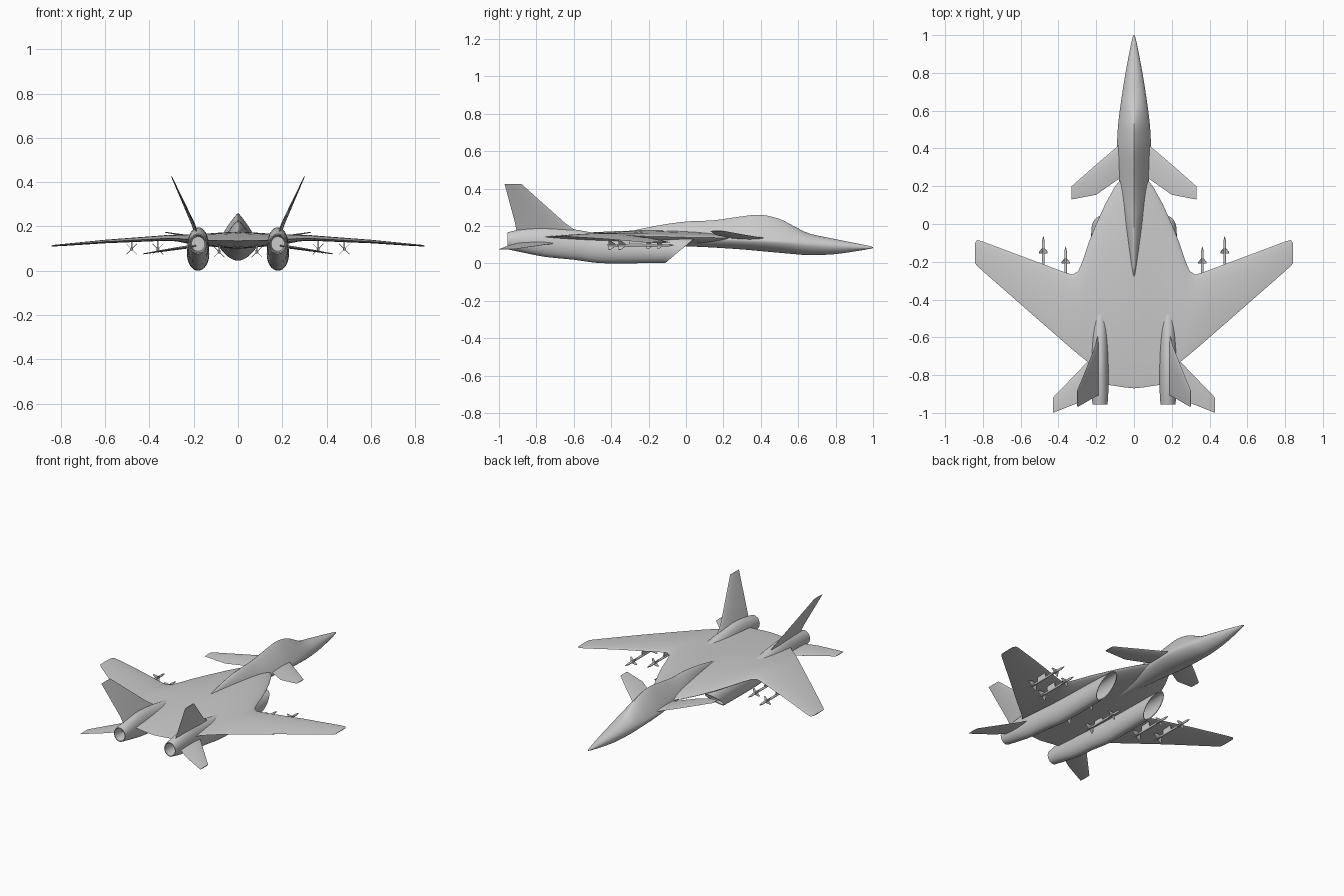
import bpy, bmesh, math
from mathutils import Vector


def finish(name, bm, mirror=True, angle=35):
    bmesh.ops.recalc_face_normals(bm, faces=bm.faces)
    me = bpy.data.meshes.new(name)
    bm.to_mesh(me)
    bm.free()
    ob = bpy.data.objects.new(name, me)
    bpy.context.collection.objects.link(ob)
    bpy.ops.object.select_all(action='DESELECT')
    ob.select_set(True)
    bpy.context.view_layer.objects.active = ob
    bpy.ops.object.shade_smooth_by_angle(angle=math.radians(angle))
    if mirror:
        ob.modifiers.new("Mirror", 'MIRROR').use_axis[0] = True
    return ob


def skin(bm, rings, cap_start=True, cap_end=True):
    vs = [[bm.verts.new(p) for p in r] for r in rings]
    n = len(vs[0])
    for a, b in zip(vs, vs[1:]):
        for i in range(n):
            j = (i + 1) % n
            bm.faces.new((a[i], a[j], b[j], b[i]))
    if cap_start:
        bm.faces.new(vs[0])
    if cap_end:
        bm.faces.new(vs[-1])


def refine(st, n=4):
    """Catmull-Rom interpolation of station tuples."""
    out = []
    for i in range(len(st) - 1):
        p0, p1, p2, p3 = st[max(i - 1, 0)], st[i], st[i + 1], st[min(i + 2, len(st) - 1)]
        for k in range(n):
            t = k / n
            out.append(tuple(0.5 * (2 * b + (c - a) * t + (2 * a - 5 * b + 4 * c - d) * t * t
                                    + (3 * b - a - 3 * c + d) * t ** 3)
                             for a, b, c, d in zip(p0, p1, p2, p3)))
    return out + [st[-1]]


def spow(v, e):
    return math.copysign(abs(v) ** e, v)


def surface(name, stations, normal=(0, 0, 1), cap_start=True, power=0.75, n=12):
    """Aerofoil surface; station = leading point, trailing point, upper and lower thickness."""
    nrm = Vector(normal).normalized()
    rings = []
    for le, te, up, lo in stations:
        le, te = Vector(le), Vector(te)
        f = [0.5 - 0.5 * math.cos(math.pi * i / n) for i in range(n + 1)]
        th = [math.sin(math.pi * t ** power) ** 0.8 if 0 < t < 1 else 0 for t in f]
        top = [le.lerp(te, t) + nrm * (up * h) for t, h in zip(f, th)]
        bot = [le.lerp(te, t) - nrm * (lo * h) for t, h in zip(f, th)]
        rings.append(top + bot[-2:0:-1])
    bm = bmesh.new()
    skin(bm, rings, cap_start, True)
    return finish(name, bm)


# Forward fuselage with blended canopy and spine: y, half width, top, middle, bottom, upper exponent
body = refine([
    (1.0, 0.003, 0.088, 0.085, 0.082, 2), (0.96, 0.014, 0.098, 0.085, 0.074, 2),
    (0.8, 0.045, 0.130, 0.092, 0.050, 2), (0.66, 0.067, 0.160, 0.102, 0.045, 1.8),
    (0.58, 0.078, 0.198, 0.110, 0.050, 1.4), (0.5, 0.086, 0.238, 0.117, 0.057, 1.2),
    (0.4, 0.090, 0.260, 0.122, 0.066, 1.15), (0.3, 0.085, 0.252, 0.126, 0.075, 1.15),
    (0.15, 0.070, 0.231, 0.132, 0.085, 1.2), (0.0, 0.052, 0.224, 0.138, 0.092, 1.4),
    (-0.15, 0.030, 0.203, 0.142, 0.100, 1.6), (-0.3, 0.008, 0.172, 0.145, 0.120, 1.8)])
bm = bmesh.new()
rings = []
for y, w, zt, zm, zb, e in body:
    r = []
    for i in range(40):
        a = 2 * math.pi * i / 40
        c, s = math.cos(a), math.sin(a)
        k = 2 / e if s > 0 else 2 / 1.7
        r.append((w * spow(c, k), y, zm + spow(s, k) * (zt - zm if s > 0 else zm - zb)))
    rings.append(r)
skin(bm, rings)
finish("forward_fuselage", bm, mirror=False, angle=40)

# Centre body blended into the main wing: x, leading y, trailing y, edge z, upper, lower
wing = [(0, 0.30, -0.87, 0.135, 0.042, 0.036), (0.05, 0.26, -0.865, 0.136, 0.038, 0.034),
        (0.10, 0.20, -0.857, 0.137, 0.034, 0.030), (0.15, 0.11, -0.85, 0.138, 0.029, 0.027),
        (0.20, 0.0, -0.79, 0.140, 0.025, 0.024), (0.24, -0.10, -0.735, 0.143, 0.021, 0.018),
        (0.27, -0.19, -0.71, 0.145, 0.018, 0.014), (0.295, -0.25, -0.69, 0.146, 0.016, 0.012),
        (0.325, -0.268, -0.665, 0.146, 0.015, 0.011), (0.36, -0.258, -0.635, 0.144, 0.014, 0.010),
        (0.60, -0.168, -0.425, 0.131, 0.009, 0.007), (0.80, -0.093, -0.25, 0.115, 0.005, 0.004),
        (0.83, -0.085, -0.222, 0.113, 0.004, 0.003), (0.842, -0.10, -0.208, 0.112, 0.002, 0.002)]
surface("wing_body", [((x, a, z), (x, b, z), u, l) for x, a, b, z, u, l in wing],
        cap_start=False, n=18)

# Canards
surface("canard", [((0.05, 0.45, 0.132), (0.05, 0.26, 0.132), 0.007, 0.007),
                   ((0.10, 0.40, 0.138), (0.10, 0.225, 0.138), 0.007, 0.007),
                   ((0.20, 0.315, 0.153), (0.20, 0.155, 0.153), 0.005, 0.005),
                   ((0.33, 0.20, 0.174), (0.33, 0.13, 0.174), 0.002, 0.002)])

# Horizontal tailplanes
surface("tailplane", [((0.19, -0.67, 0.113), (0.19, -0.885, 0.113), 0.008, 0.008),
                      ((0.29, -0.775, 0.098), (0.29, -0.945, 0.098), 0.006, 0.006),
                      ((0.43, -0.92, 0.076), (0.43, -1.0, 0.076), 0.002, 0.002)])

# Canted tail fins
surface("tail_fin", [((0.185, -0.56, 0.155), (0.185, -0.905, 0.17), 0.009, 0.009),
                     ((0.205, -0.645, 0.215), (0.205, -0.915, 0.22), 0.008, 0.008),
                     ((0.30, -0.88, 0.425), (0.30, -0.97, 0.425), 0.002, 0.002)],
        normal=(0.9, 0, -0.42))


# Engine nacelles with raked intake and hollow nozzle
def oval(y, w, zt, zb, rake=0.0, x=0.18):
    r = []
    for i in range(32):
        a = 2 * math.pi * i / 32
        s = math.sin(a)
        r.append((x + w * math.cos(a), y + rake * (s + 1) / 2, (zt + zb) / 2 + s * (zt - zb) / 2))
    return r


outer = refine([(-0.11, 0.046, 0.130, 0.003, 0.15), (-0.28, 0.050, 0.145, 0.001, 0.04),
                (-0.46, 0.050, 0.160, 0.002, 0.0), (-0.60, 0.049, 0.182, 0.020, 0.0),
                (-0.75, 0.048, 0.196, 0.035, 0.0), (-0.87, 0.045, 0.185, 0.058, 0.0),
                (-0.955, 0.040, 0.166, 0.076, 0.0)])
duct = [(-0.35, 0.030, 0.110, 0.030, 0.0), (-0.11, 0.042, 0.126, 0.008, 0.15)]
pipe = [(-0.955, 0.036, 0.161, 0.081, 0.0), (-0.86, 0.030, 0.154, 0.088, 0.0)]
bm = bmesh.new()
skin(bm, [oval(*s) for s in duct + outer + pipe])
finish("engine_nacelle", bm)


# Missiles with cross fins and a small pylon
def missile(name, x, tip, z, top, length=0.30):
    bm = bmesh.new()
    prof = [(0, 0.001), (0.012, 0.004), (0.03, 0.007), (length - 0.01, 0.007), (length, 0.005)]
    skin(bm, [[(x + r * math.cos(a * math.pi / 6), tip - d, z + r * math.sin(a * math.pi / 6))
               for a in range(12)] for d, r in prof])
    for start, chord, span in ((0.055, 0.035, 0.030), (length - 0.05, 0.045, 0.034)):
        for k in range(4):
            a = math.pi / 4 + k * math.pi / 2
            d = Vector((math.cos(a), 0, math.sin(a)))
            t = Vector((-d.z, 0, d.x)) * 0.001
            o = Vector((x, tip - start, z))
            q = [o, o + Vector((0, -chord, 0)), o + d * span + Vector((0, -chord, 0)),
                 o + d * span + Vector((0, -chord * 0.75, 0))]
            skin(bm, [[p + t for p in q], [p - t for p in q]])
    y0, y1 = tip - length * 0.55, tip - length * 0.8
    skin(bm, [[(x + s, y0, z), (x + s, y1, z), (x + s, y1, top), (x + s, y0 - 0.01, top)]
              for s in (-0.003, 0.003)])
    finish(name, bm)


missile("outer_missile", 0.48, -0.065, 0.098, 0.135)
missile("inner_missile", 0.362, -0.12, 0.098, 0.142)
missile("centre_missile", 0.085, -0.22, 0.085, 0.12)
